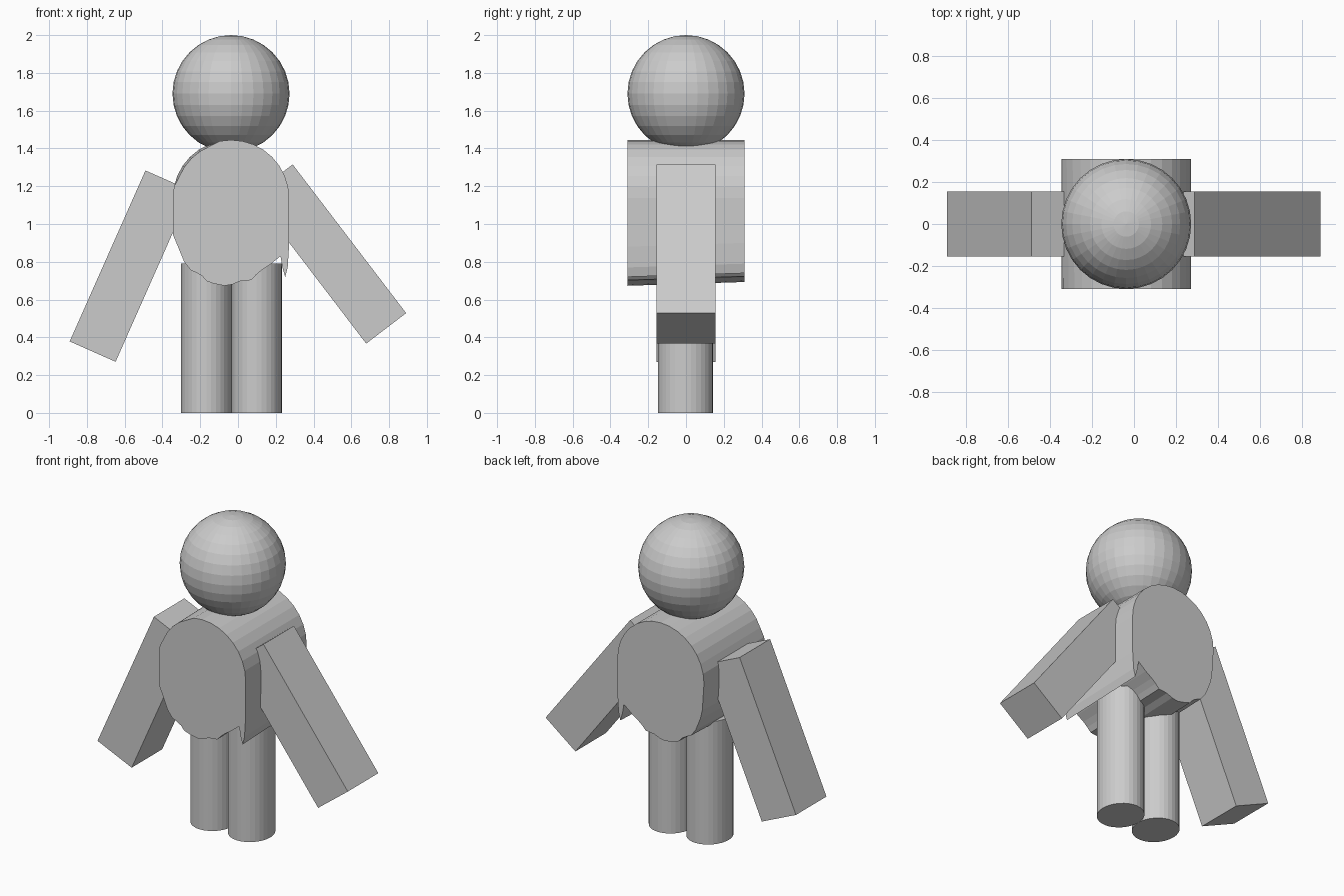
import bpy, bmesh, math

if "Cube" in bpy.data.objects:
    bpy.data.objects.remove(bpy.data.objects["Cube"], do_unlink=True)

grey = bpy.data.materials.new("plain grey")
grey.use_nodes = True
colour = (0.6, 0.6, 0.6, 1)
grey.diffuse_color = colour
for node in grey.node_tree.nodes:
    if node.type == "BSDF_PRINCIPLED":
        node.inputs["Base Color"].default_value = colour


def finish(name, obj):
    obj.name = name
    obj.data.name = name
    obj.data.materials.append(grey)


def arm(name, x, z, tilt):
    bpy.ops.mesh.primitive_cube_add(size=1, location=(x, 0, z), rotation=(0, tilt, 0))
    obj = bpy.context.object
    obj.scale = (0.266, 0.31, 0.99)
    finish(name, obj)


def leg(name, x):
    bpy.ops.mesh.primitive_cylinder_add(vertices=32, radius=1, depth=0.79, location=(x, -0.003, 0.395))
    obj = bpy.context.object
    obj.scale = (0.134, 0.146, 1)
    finish(name, obj)


# Head: faceted ball
bpy.ops.mesh.primitive_uv_sphere_add(segments=32, ring_count=16, radius=0.31, location=(-0.037, 0, 1.69))
finish("head", bpy.context.object)

# Legs and arms
leg("right_leg", -0.168)
leg("left_leg", 0.099)
arm("right_arm", -0.569, 0.777, math.atan2(0.402, 0.907))
arm("left_arm", 0.484, 0.841, -math.atan2(0.6, 0.786))

# Torso: round-topped barrel with a ragged lower edge, listed from right to left
ragged_edge = [
    (-0.343, 0.94), (-0.318, 0.88), (-0.285, 0.80), (-0.25, 0.755), (-0.225, 0.745),
    (-0.19, 0.725), (-0.165, 0.697), (-0.13, 0.685), (-0.07, 0.673), (-0.03, 0.68),
    (0.01, 0.697), (0.07, 0.703), (0.095, 0.73), (0.125, 0.755), (0.17, 0.785),
    (0.225, 0.83), (0.235, 0.77), (0.25, 0.72), (0.263, 0.77), (0.27, 0.88),
]


def torso_loop(bm, y, back):
    verts = []
    for i in range(17):
        a = math.pi * i / 16
        r = 0.308 if back or not 9 < i < 15 else 0.297
        verts.append(bm.verts.new((-0.037 + r * math.cos(a), y, 1.137 + r * math.sin(a))))
    for x, z in ragged_edge:
        if back:
            x, z = max(x, -0.333), z + 0.02
        verts.append(bm.verts.new((x, y, z)))
    return verts


bm = bmesh.new()
front = torso_loop(bm, -0.31, False)
rear = torso_loop(bm, 0.31, True)
bm.faces.new(front)
bm.faces.new(rear[::-1])
for i in range(len(front)):
    j = (i + 1) % len(front)
    bm.faces.new((front[j], front[i], rear[i], rear[j]))
bmesh.ops.recalc_face_normals(bm, faces=bm.faces)
mesh = bpy.data.meshes.new("torso")
bm.to_mesh(mesh)
bm.free()
torso = bpy.data.objects.new("torso", mesh)
bpy.context.collection.objects.link(torso)
finish("torso", torso)
